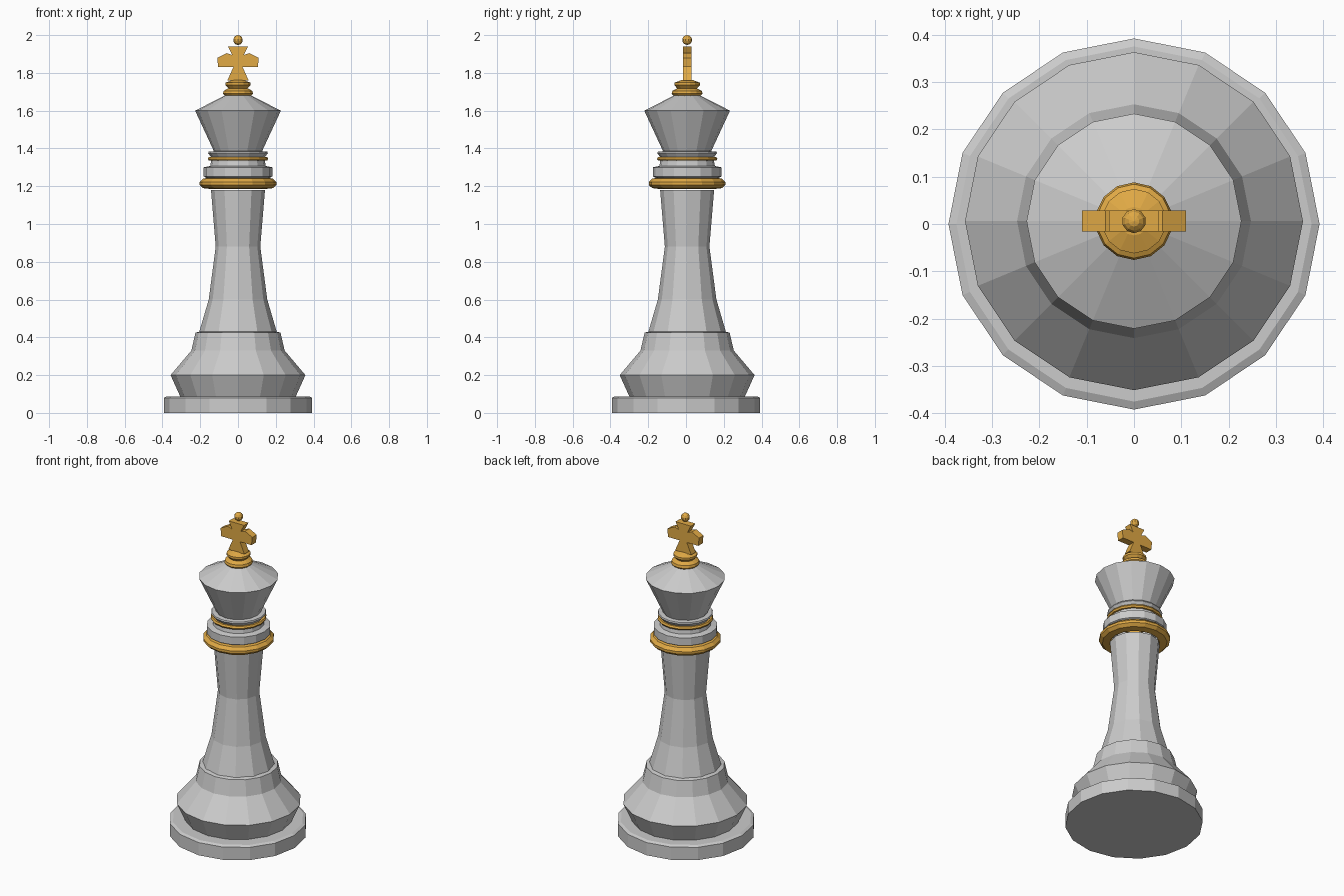
import bpy, bmesh, math

if "Cube" in bpy.data.objects:
    bpy.data.objects.remove(bpy.data.objects["Cube"])

gold = bpy.data.materials.new("gold")
gold.diffuse_color = (0.75, 0.40, 0.06, 1)
gold.use_nodes = True
gold.node_tree.nodes["Principled BSDF"].inputs["Base Color"].default_value = gold.diffuse_color
CY = 0.006  # upper parts sit slightly behind the centre


def finish(name, bm, mat=None):
    bmesh.ops.recalc_face_normals(bm, faces=bm.faces)
    me = bpy.data.meshes.new(name)
    bm.to_mesh(me)
    bm.free()
    ob = bpy.data.objects.new(name, me)
    bpy.context.collection.objects.link(ob)
    if mat:
        me.materials.append(mat)
    return ob


def lathe(name, profile, sides, mat=None, cy=CY, closed=False, cap=False):
    """Faceted turned part from (radius, z) points, bottom to top."""
    bm = bmesh.new()
    rings = []
    for r, z in profile:
        ring = []
        for i in range(sides):
            a = math.pi / 2 + 2 * math.pi * i / sides
            ring.append(bm.verts.new((r * math.cos(a), r * math.sin(a) + cy, z)))
        rings.append(ring)
    pairs = list(zip(rings, rings[1:]))
    if closed:
        pairs.append((rings[-1], rings[0]))
    for a, b in pairs:
        for i in range(sides):
            j = (i + 1) % sides
            bm.faces.new((a[i], a[j], b[j], b[i]))
    if cap:
        bm.faces.new(rings[0])
    return finish(name, bm, mat)


# Foot disc and bulging pedestal
lathe("base", [(0.392, 0), (0.392, 0.08), (0.375, 0.088), (0.30, 0.088)], 16, cy=0, cap=True)
lathe("pedestal", [(0.305, 0.085), (0.357, 0.2), (0.247, 0.33),
                   (0.225, 0.425), (0.195, 0.432)], 16)

# Waisted shaft
lathe("shaft", [(0.205, 0.43), (0.155, 0.6), (0.118, 0.88), (0.143, 1.18)], 12)

# Collars below the head
lathe("large_gold_collar", [(0.143, 1.185), (0.185, 1.19), (0.203, 1.207),
                            (0.203, 1.222), (0.185, 1.24), (0.14, 1.248)], 16, gold)
lathe("neck", [(0.165, 1.243), (0.182, 1.252), (0.182, 1.3), (0.147, 1.307),
               (0.143, 1.33)], 16)
lathe("thin_gold_ring", [(0.135, 1.335), (0.154, 1.335), (0.16, 1.345),
                         (0.154, 1.355), (0.135, 1.355)], 16, gold, closed=True)
lathe("upper_collar", [(0.143, 1.33), (0.143, 1.355), (0.158, 1.375),
                       (0.155, 1.383), (0.12, 1.386)], 16)

# Flared head with a sloping top
lathe("head", [(0.125, 1.38), (0.227, 1.6), (0.07, 1.68)], 16)

# Turned gold finial under the cross
lathe("finial", [(0.06, 1.668), (0.082, 1.69), (0.078, 1.705), (0.052, 1.718),
                 (0.068, 1.735), (0.068, 1.748), (0.03, 1.762), (0.005, 1.763)], 14, gold)

# Cross with flared arms: right half outline, mirrored
half = [(0.056, 1.76), (0.025, 1.83), (0.105, 1.83), (0.11, 1.88),
        (0.06, 1.905), (0.03, 1.895), (0.053, 1.94)]
outline = half + [(-x, z) for x, z in reversed(half)]
bm = bmesh.new()
face = bm.faces.new([bm.verts.new((x, CY - 0.022, z)) for x, z in outline])
ext = bmesh.ops.extrude_face_region(bm, geom=[face])
bmesh.ops.translate(bm, vec=(0, 0.044, 0),
                    verts=[g for g in ext["geom"] if isinstance(g, bmesh.types.BMVert)])
bmesh.ops.triangulate(bm, faces=[f for f in bm.faces if len(f.verts) > 4])
finish("cross", bm, gold)

# Small ball on top
bpy.ops.mesh.primitive_uv_sphere_add(segments=10, ring_count=7, radius=0.026,
                                     location=(0, CY, 1.974))
ball = bpy.context.object
ball.name = "top_ball"
ball.data.materials.append(gold)
